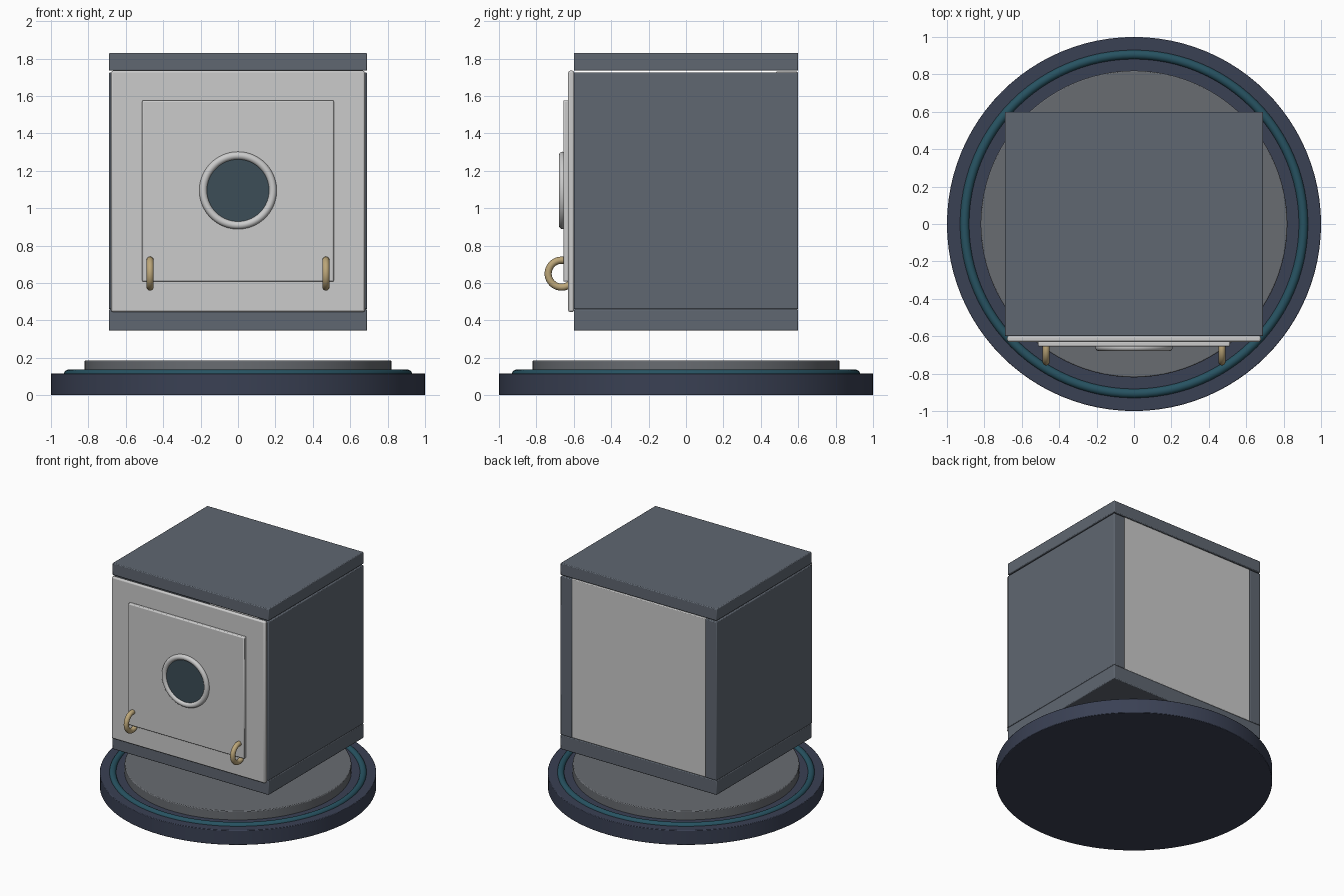
import bpy
import math

if "Cube" in bpy.data.objects:
    bpy.data.objects.remove(bpy.data.objects["Cube"])


def material(name, color):
    m = bpy.data.materials.new(name)
    m.diffuse_color = (*color, 1)
    m.use_nodes = True
    m.node_tree.nodes["Principled BSDF"].inputs["Base Color"].default_value = m.diffuse_color
    return m


navy = material("navy", (0.042, 0.052, 0.088))
teal = material("teal", (0.02, 0.085, 0.12))
slate = material("slate", (0.115, 0.135, 0.165))
glass = material("dark_glass", (0.045, 0.075, 0.095))
brass = material("brass", (0.50, 0.38, 0.19))
dish = material("dark_grey", (0.14, 0.15, 0.165))


def finish(name, mat, bevel=0):
    o = bpy.context.object
    o.name = name
    bpy.ops.object.transform_apply(location=False, rotation=True, scale=True)
    if mat:
        o.data.materials.append(mat)
    if bevel:
        b = o.modifiers.new("bevel", 'BEVEL')
        b.width = bevel
        b.segments = 2
        b.limit_method = 'ANGLE'
    bpy.ops.object.shade_smooth_by_angle(angle=math.radians(35))
    return o


def box(name, x, y, z, mat=None, bevel=0.006):
    spans = (x, y, z)
    bpy.ops.mesh.primitive_cube_add(size=1, location=[(a + b) / 2 for a, b in spans])
    bpy.context.object.scale = [b - a for a, b in spans]
    return finish(name, mat, bevel)


def disc(name, radius, depth, loc, mat, bevel=0, rot=(0, 0, 0)):
    bpy.ops.mesh.primitive_cylinder_add(vertices=96, radius=radius, depth=depth,
                                        location=loc, rotation=rot)
    return finish(name, mat, bevel)


def ring(name, major, minor, loc, mat=None, rot=(0, 0, 0), segs=96):
    bpy.ops.mesh.primitive_torus_add(major_radius=major, minor_radius=minor,
                                     major_segments=segs, minor_segments=20,
                                     location=loc, rotation=rot)
    return finish(name, mat)


# Round pedestal
disc("pedestal_base", 1.0, 0.117, (0, 0, 0.0585), navy, 0.004)
ring("pedestal_glow_ring", 0.906, 0.025, (0, 0, 0.112), teal)
disc("pedestal_plate", 0.82, 0.08, (0, 0, 0.147), dish, 0.006)

# Floating cabinet shell
box("bottom_slab", (-0.69, 0.69), (-0.6, 0.6), (0.345, 0.46), slate)
box("top_slab", (-0.69, 0.69), (-0.6, 0.6), (1.735, 1.83), slate)
for side, name in ((-1, "left_wall"), (1, "right_wall")):
    box(name, sorted((side * 0.59, side * 0.69)), (-0.6, 0.6), (0.46, 1.726), slate)
box("back_panel", (-0.592, 0.592), (0.48, 0.597), (0.46, 1.73))

# Front frame and raised door
box("front_panel", (-0.678, 0.678), (-0.63, -0.598), (0.445, 1.735), None, 0.01)
box("door", (-0.513, 0.513), (-0.656, -0.625), (0.607, 1.577), None, 0.008)

# Porthole
quarter = math.pi / 2
disc("porthole_glass", 0.18, 0.03, (0, -0.65, 1.095), glass, 0, (quarter, 0, 0))
ring("porthole_rim", 0.186, 0.021, (0, -0.659, 1.095), None, (quarter, 0, 0))

# Brass pull rings
for side, name in ((-1, "left_pull_ring"), (1, "right_pull_ring")):
    ring(name, 0.072, 0.019, (side * 0.47, -0.665, 0.65), brass, (0, quarter, 0), 48)
